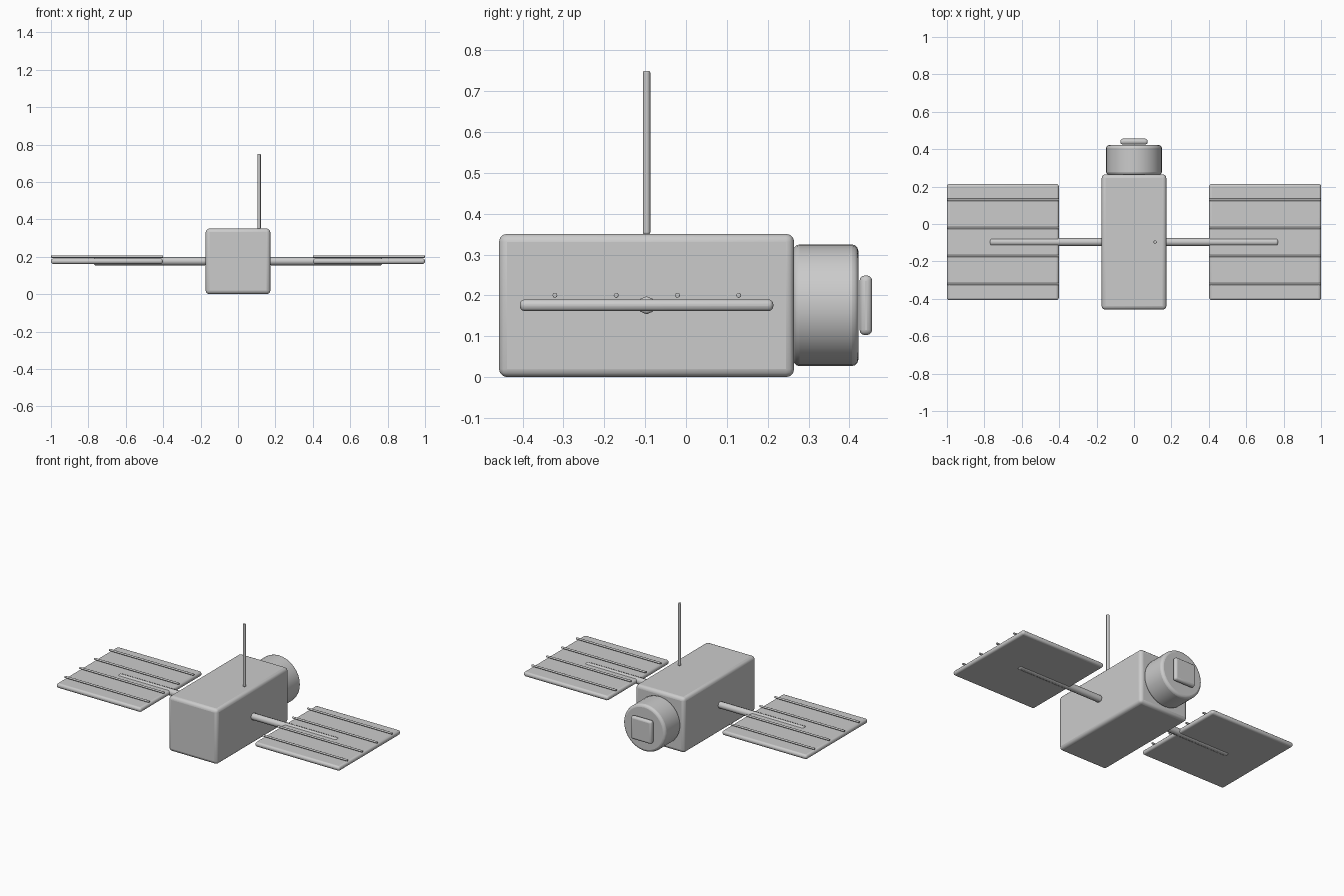
import bpy
import math

if "Cube" in bpy.data.objects:
    bpy.data.objects.remove(bpy.data.objects["Cube"])

ZC = 0.176    # height of the central axis
YC = -0.0965  # station of the booms, panels and antenna


def finish(ob, name, width, segments=3):
    ob.name = name
    bpy.ops.object.transform_apply(location=False, rotation=True, scale=True)
    bev = ob.modifiers.new("Bevel", "BEVEL")
    bev.width = width
    bev.segments = segments
    bev.limit_method = "ANGLE"
    bev.angle_limit = math.radians(60)
    bpy.ops.object.shade_smooth_by_angle(angle=math.radians(50))
    return ob


def box(name, lo, hi, width):
    centre = [(a + b) / 2 for a, b in zip(lo, hi)]
    bpy.ops.mesh.primitive_cube_add(size=1, location=centre)
    ob = bpy.context.object
    ob.scale = [b - a for a, b in zip(lo, hi)]
    return finish(ob, name, width)


def rod(name, centre, radius, length, axis, width, sides):
    rot = {"x": (0, math.pi / 2, 0), "y": (math.pi / 2, 0, 0), "z": (0, 0, 0)}[axis]
    bpy.ops.mesh.primitive_cylinder_add(vertices=sides, radius=radius, depth=length,
                                        location=centre, rotation=rot)
    return finish(bpy.context.object, name, width)


# Main body
box("body", (-0.173, -0.458, 0), (0.173, 0.265, 0.351), 0.02)

# Round housing and square plate at the back
rod("housing", (0, 0.342, ZC), 0.149, 0.16, "y", 0.016, 32)
box("end_plate", (-0.073, 0.425, ZC - 0.073), (0.073, 0.456, ZC + 0.073), 0.013)

# Antenna on the roof
rod("antenna", (0.113, YC, 0.55), 0.009, 0.4, "z", 0.004, 12)

# Wings: boom, panel and ribs on each side
for side, label in ((-1, "left"), (1, "right")):
    rod(f"{label}_boom", (side * 0.47, YC, ZC), 0.022, 0.6, "x", 0.008, 8)
    x0, x1 = sorted((side * 0.402, side * 1.0))
    box(f"{label}_panel", (x0, YC - 0.3105, ZC - 0.0145),
        (x1, YC + 0.3105, ZC + 0.0145), 0.0125)
    for i in range(4):
        rod(f"{label}_rib_{i + 1}", (side * 0.7, YC - 0.2245 + 0.15 * i, 0.2005),
            0.0062, 0.598, "x", 0.002, 8)
